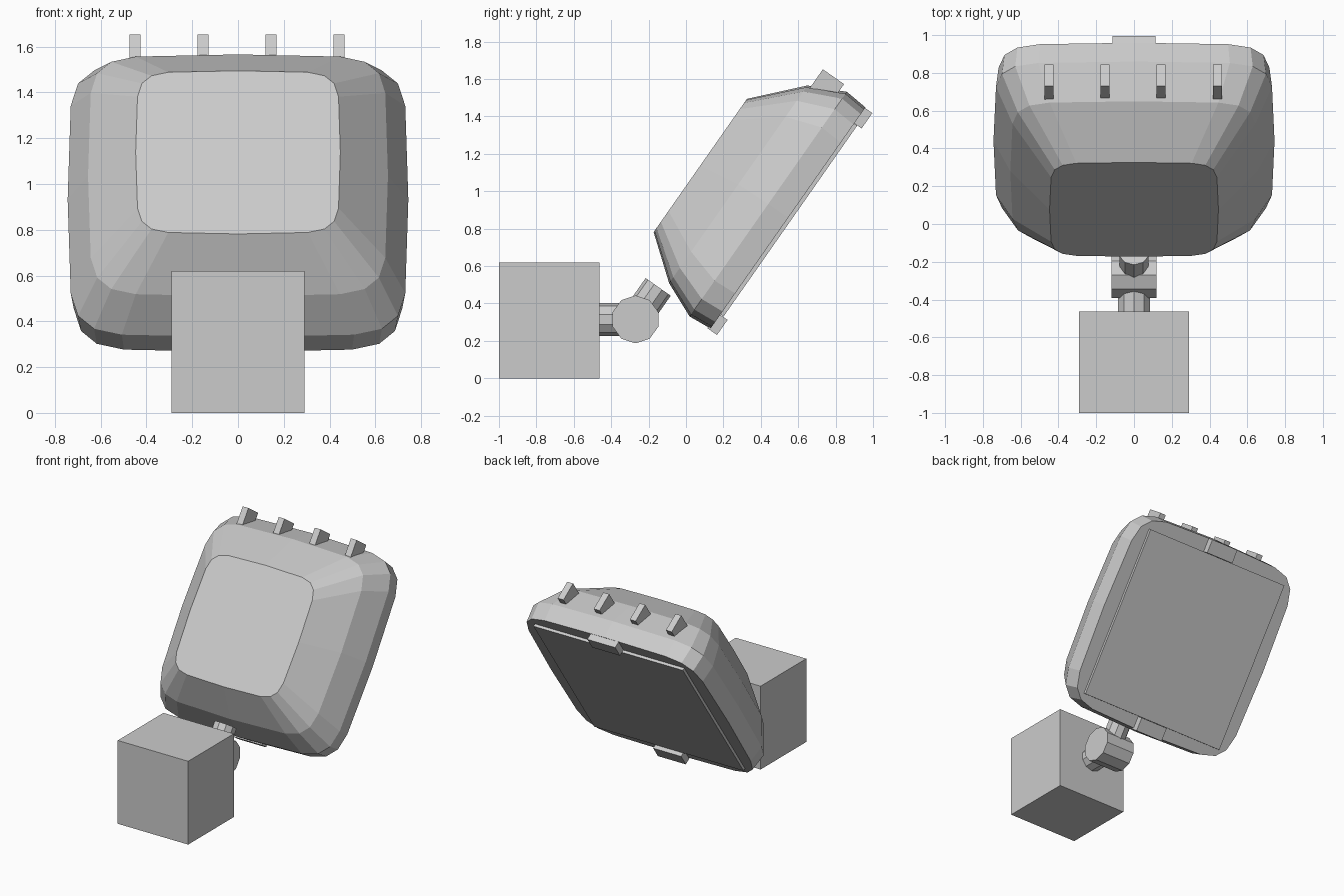
import bpy, bmesh, math
from mathutils import Matrix

if "Cube" in bpy.data.objects:
    bpy.data.objects.remove(bpy.data.objects["Cube"])

grey = bpy.data.materials.new("light_grey")
grey.diffuse_color = (0.6, 0.6, 0.6, 1)
grey.use_nodes = True
grey.node_tree.nodes["Principled BSDF"].inputs["Base Color"].default_value = grey.diffuse_color

# Lamp frame: local y runs up the tilted lamp, local z points out of its back
TILT = Matrix.Rotation(math.radians(55), 4, 'X')
FLAT = Matrix.Identity(4)


def finish(name, bm, frame):
    bmesh.ops.recalc_face_normals(bm, faces=bm.faces)
    bm.transform(frame)
    me = bpy.data.meshes.new(name)
    bm.to_mesh(me)
    bm.free()
    me.materials.append(grey)
    ob = bpy.data.objects.new(name, me)
    bpy.context.collection.objects.link(ob)
    return ob


def box(name, x, y, z, frame=FLAT):
    bm = bmesh.new()
    mid = [(a + b) / 2 for a, b in (x, y, z)]
    size = [b - a for a, b in (x, y, z)]
    bmesh.ops.create_cube(bm, size=1, matrix=Matrix.Translation(mid) @ Matrix.Diagonal((*size, 1)))
    return finish(name, bm, frame)


def rod(name, radius, length, centre, turn, frame=FLAT):
    bm = bmesh.new()
    bmesh.ops.create_cone(bm, cap_ends=True, segments=10, radius1=radius, radius2=radius,
                          depth=length, matrix=Matrix.Translation(centre) @ turn)
    return finish(name, bm, frame)


# Wall block and swivel joint
box("wall_block", (-0.29, 0.29), (-1, -0.463), (0, 0.62))
ALONG_Y = Matrix.Rotation(math.pi / 2, 4, 'X')
ALONG_X = Matrix.Rotation(math.pi / 2, 4, 'Y')
SPIN = Matrix.Rotation(math.pi / 2, 4, 'Z')
rod("block_arm", 0.088, 0.2, (0, -0.365, 0.315), ALONG_Y)
rod("swivel_joint", 0.128, 0.24, (0, -0.27, 0.315), ALONG_X @ SPIN)
rod("lamp_arm", 0.082, 0.212, (0, 0.209, 0.402), ALONG_Y, TILT)

# Lamp housing: bowed rounded squares lofted from back to rim
corner = [(1, 0), (0.982, 0.682), (0.939, 0.845), (0.845, 0.939), (0.682, 0.982)]
outline = []
for k in range(4):
    for a, b in corner:
        for _ in range(k):
            a, b = -b, a
        outline.append((a, b))

# half width, half height, centre height, depth
rings = [(0.447, 0.435, 0.976, 0.59), (0.655, 0.645, 1.01, 0.366),
         (0.744, 0.733, 1.015, 0.174), (0.73, 0.722, 1.015, 0.045)]
bm = bmesh.new()
loops = [[bm.verts.new((a * w, c + b * h, d)) for a, b in outline] for w, h, c, d in rings]
n = len(outline)
for lo, hi in zip(loops, loops[1:]):
    for i in range(n):
        j = (i + 1) % n
        bm.faces.new((lo[i], lo[j], hi[j], hi[i]))
bm.faces.new(loops[0])
bm.faces.new(loops[-1])
finish("lamp_housing", bm, TILT)

# Glass panel and its two clips
box("glass_panel", (-0.615, 0.615), (0.386, 1.632), (0.025, 0.06), TILT)
box("lower_clip", (-0.115, 0.115), (0.285, 0.383), (-0.003, 0.06), TILT)
box("upper_clip", (-0.115, 0.115), (1.633, 1.733), (-0.003, 0.06), TILT)

# Cooling fins along the top
for i in range(4):
    x = -0.45 + 0.297 * i
    box(f"cooling_fin_{i + 1}", (x - 0.024, x + 0.024), (1.6, 1.773), (0.21, 0.348), TILT)
